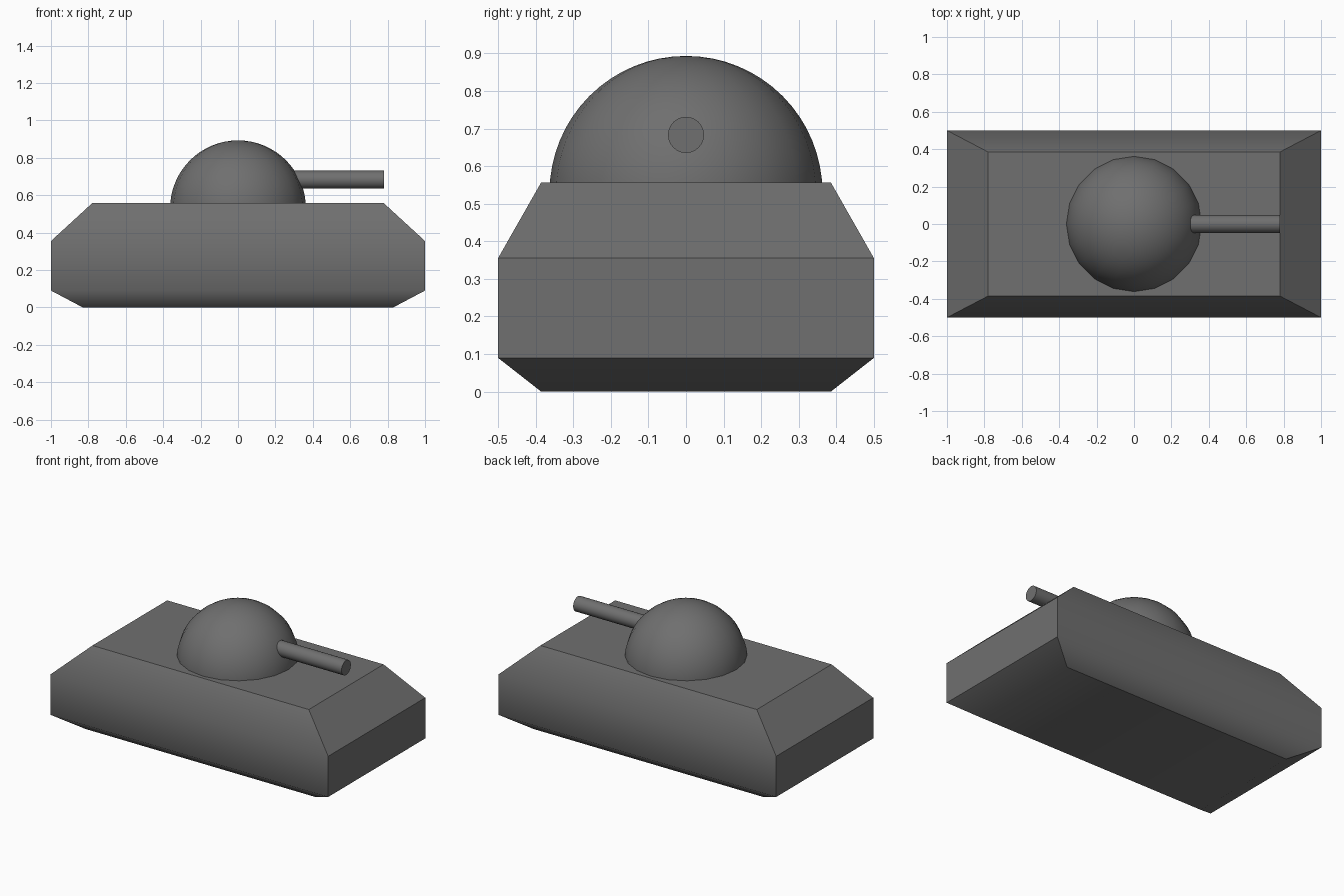
import bpy
import bmesh
from mathutils import Matrix

cube = bpy.data.objects.get("Cube")
if cube:
    bpy.data.objects.remove(cube, do_unlink=True)

GREY = (0.16, 0.16, 0.16, 1.0)
grey = bpy.data.materials.new("dark grey")
grey.use_nodes = True
grey.diffuse_color = GREY
grey.node_tree.nodes["Principled BSDF"].inputs["Base Color"].default_value = GREY


def add_object(name, bm):
    bmesh.ops.recalc_face_normals(bm, faces=bm.faces)
    mesh = bpy.data.meshes.new(name)
    bm.to_mesh(mesh)
    bm.free()
    mesh.materials.append(grey)
    obj = bpy.data.objects.new(name, mesh)
    bpy.context.collection.objects.link(obj)
    return obj


# Hull: stacked rectangles (half length, half width, height)
sections = [(0.83, 0.385, 0), (1, 0.5, 0.09), (1, 0.5, 0.355), (0.78, 0.385, 0.557)]
bm = bmesh.new()
rings = [[bm.verts.new((sx * x, sy * y, z))
          for sx, sy in ((1, 1), (-1, 1), (-1, -1), (1, -1))]
         for x, y, z in sections]
bm.faces.new(rings[0])
bm.faces.new(rings[-1])
for low, high in zip(rings, rings[1:]):
    for i in range(4):
        j = (i + 1) % 4
        bm.faces.new((low[i], low[j], high[j], high[i]))

# Long sides blend smoothly top to bottom; ends, corners and deck stay crisp
for face in bm.faces:
    face.smooth = True
for edge in bm.edges:
    a, b = (v.co for v in edge.verts)
    height = (a.z + b.z) / 2
    along_x = abs(a.x - b.x) > 0.5
    along_y = abs(a.y - b.y) > 0.5
    if along_x:
        edge.smooth = 0.05 < height < 0.5
    elif along_y:
        edge.smooth = height < 0.05
    else:
        edge.smooth = False
add_object("hull", bm)

# Turret dome: sphere trimmed just under the deck
bm = bmesh.new()
bmesh.ops.create_uvsphere(bm, u_segments=20, v_segments=32, radius=0.363,
                          matrix=Matrix.Translation((0, 0, 0.53)))
bmesh.ops.bisect_plane(bm, geom=bm.verts[:] + bm.edges[:] + bm.faces[:],
                       plane_co=(0, 0, 0.54), plane_no=(0, 0, 1), clear_inner=True)
for face in bm.faces:
    face.smooth = True
add_object("turret_dome", bm)

# Gun barrel: pointing to the model's left, rooted inside the dome
bm = bmesh.new()
start, end = 0.2, 0.78
bmesh.ops.create_cone(bm, cap_ends=True, segments=24, radius1=0.048, radius2=0.048,
                      depth=end - start,
                      matrix=Matrix.Translation(((start + end) / 2, 0, 0.683))
                      @ Matrix.Rotation(1.5708, 4, "Y"))
for face in bm.faces:
    face.smooth = len(face.verts) == 4
add_object("gun_barrel", bm)
